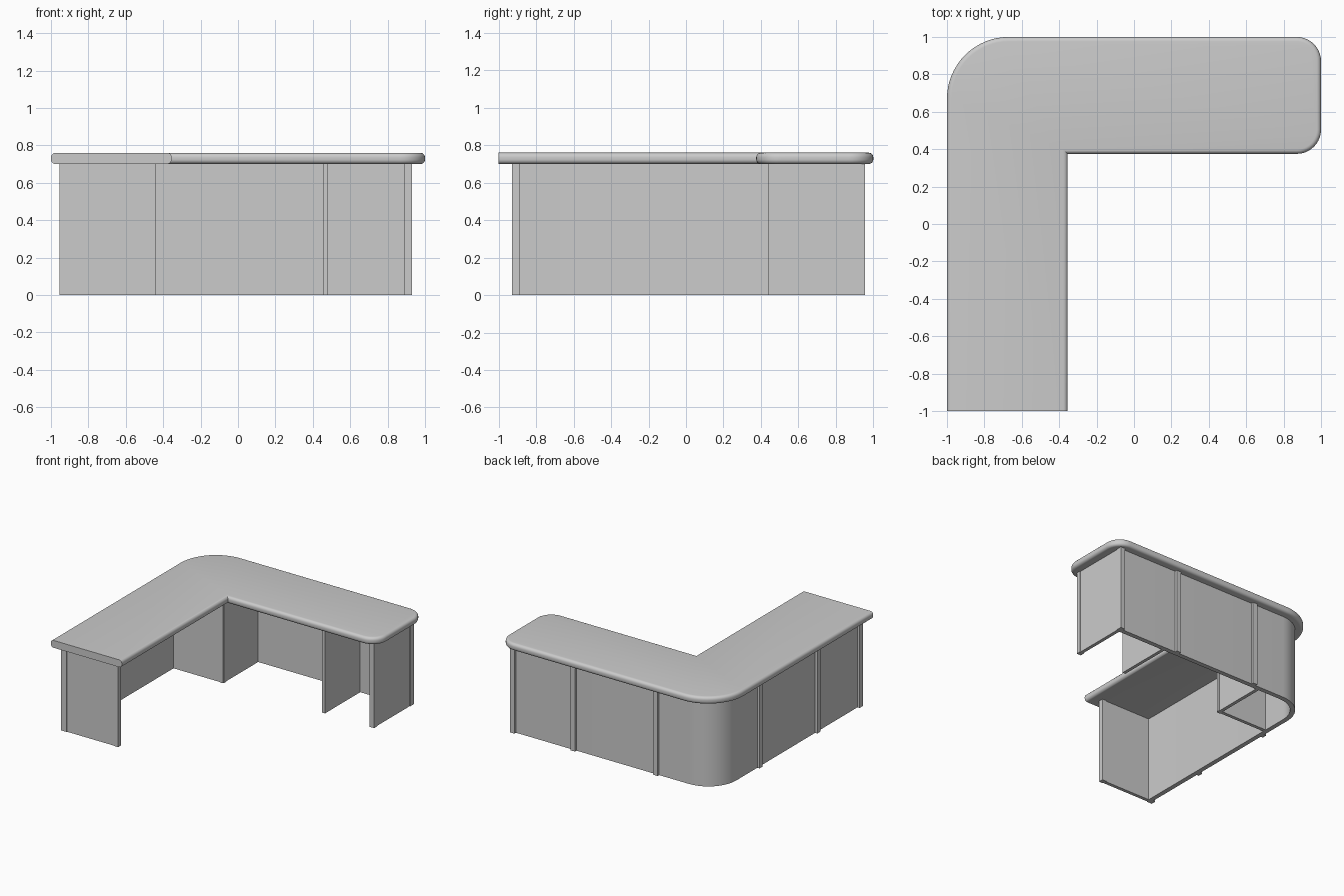
import bpy, bmesh, math

if "Cube" in bpy.data.objects:
    bpy.data.objects.remove(bpy.data.objects["Cube"], do_unlink=True)

GREY = bpy.data.materials.new("plain grey")
GREY.use_nodes = True
colour = (0.6, 0.6, 0.6, 1)
GREY.diffuse_color = colour
GREY.node_tree.nodes["Principled BSDF"].inputs["Base Color"].default_value = colour

TOP_Z, SLAB_Z = 0.76, 0.70
OUT, IN = 0.935, 0.897       # outer and inner wall faces
FRONT = 0.44                 # open edge of the cabinets


def arc(cx, cy, r, start, end, steps=10):
    """Points on an arc, angles in degrees."""
    angles = [math.radians(start + (end - start) * i / steps) for i in range(steps + 1)]
    return [(cx + r * math.cos(a), cy + r * math.sin(a)) for a in angles]


def extrude(name, outline, z0, z1, edge_round=0.0):
    """Upright prism; optionally rounds its rim except at the square front end."""
    bm = bmesh.new()
    base = bm.faces.new([bm.verts.new((x, y, z0)) for x, y in outline])
    ext = bmesh.ops.extrude_face_region(bm, geom=[base])
    verts = [g for g in ext["geom"] if isinstance(g, bmesh.types.BMVert)]
    bmesh.ops.translate(bm, verts=verts, vec=(0, 0, z1 - z0))
    bmesh.ops.recalc_face_normals(bm, faces=bm.faces)
    if edge_round:
        rim = [e for e in bm.edges
               if abs(e.verts[0].co.z - e.verts[1].co.z) < 1e-5
               and max(v.co.y for v in e.verts) > -0.99]
        bmesh.ops.bevel(bm, geom=rim, offset=edge_round, segments=5,
                        profile=0.5, affect='EDGES')
    mesh = bpy.data.meshes.new(name)
    bm.to_mesh(mesh)
    bm.free()
    mesh.materials.append(GREY)
    obj = bpy.data.objects.new(name, mesh)
    bpy.context.collection.objects.link(obj)
    bpy.ops.object.select_all(action='DESELECT')
    obj.select_set(True)
    bpy.context.view_layer.objects.active = obj
    bpy.ops.object.shade_smooth_by_angle(angle=math.radians(35))
    return obj


def panel(name, x0, x1, y0, y1):
    return extrude(name, [(x0, y0), (x1, y0), (x1, y1), (x0, y1)], 0, SLAB_Z + 0.002)


def mirrored_panels(name, x0, x1, y0, y1):
    """One panel on the back arm and its twin on the side arm."""
    panel("back_" + name, x0, x1, y0, y1)
    panel("side_" + name, -y1, -y0, -x1, -x0)


# Worktop with a wide outer corner and a rounded free end
r, R = 0.13, 0.33
worktop = ([(-1, -1), (-0.355, -1), (-0.355, 0.375)]
           + arc(1 - r, 0.375 + r, r, -90, 0)
           + arc(1 - r, 1 - r, r, 0, 90)
           + arc(-1 + R, 1 - R, R, 90, 180, 16))
extrude("worktop", worktop, SLAB_Z, TOP_Z, 0.024)

# Outer wall, bent round the corner
c = 0.68
wall = ([(IN, OUT)] + arc(-c, c, OUT - c, 90, 180) + [(-OUT, -IN)]
        + [(-IN, -IN)] + arc(-c, c, IN - c, 180, 90) + [(IN, IN)])
extrude("outer_wall", wall, 0, SLAB_Z + 0.002)

# End panels with edge posts
mirrored_panels("end_panel", IN, 0.925, FRONT, OUT)
mirrored_panels("end_post", 0.89, 0.93, FRONT - 0.002, FRONT + 0.035)

# Cover strips on the outer wall
for label, x in (("end", 0.91), ("middle", 0.36), ("corner", -0.39)):
    mirrored_panels(label + "_strip", x - 0.02, x + 0.02, IN + 0.01, 0.955)

# Divider beside the free end
panel("divider", 0.455, 0.482, FRONT, IN + 0.01)

# Hollow corner cabinet
mirrored_panels("corner_cabinet_side", -0.473, -0.445, FRONT, IN + 0.01)
